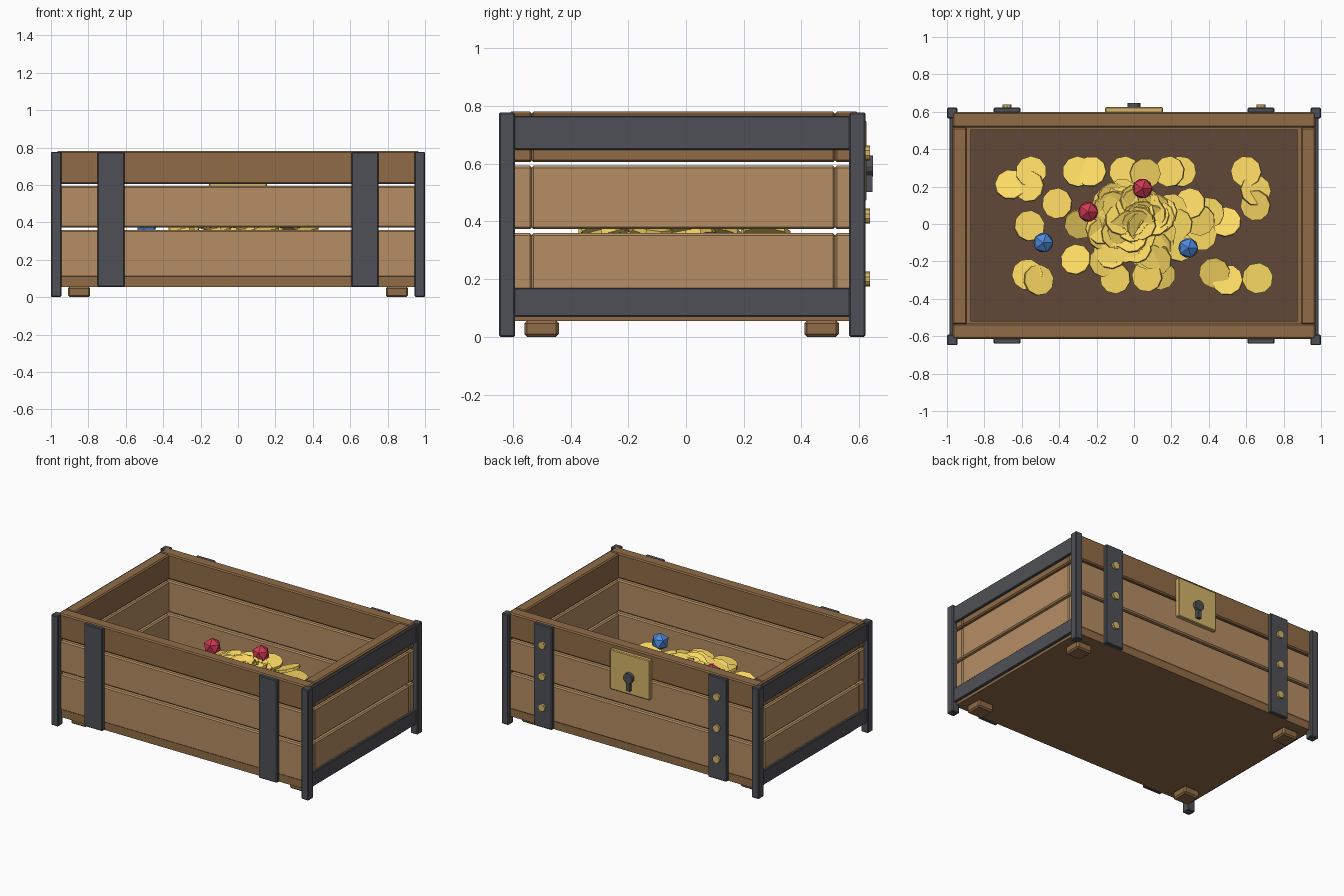
import bpy, bmesh, math, random
from mathutils import Matrix, Vector, Euler

if "Cube" in bpy.data.objects:
    bpy.data.objects.remove(bpy.data.objects["Cube"])

random.seed(7)


def material(name, r, g, b):
    m = bpy.data.materials.new(name)
    m.diffuse_color = (r, g, b, 1)
    m.use_nodes = True
    m.node_tree.nodes["Principled BSDF"].inputs["Base Color"].default_value = m.diffuse_color
    return m


LIGHT = material("light_wood", 0.46, 0.27, 0.125)
DARK = material("dark_wood", 0.28, 0.15, 0.062)
BED = material("shadow_wood", 0.12, 0.065, 0.038)
IRON = material("iron", 0.078, 0.081, 0.092)
BRASS = material("brass", 0.66, 0.45, 0.14)
GOLD = material("gold", 1.0, 0.72, 0.13)
RED = material("ruby", 0.62, 0.04, 0.085)
BLUE = material("sapphire", 0.08, 0.25, 0.72)


def finish(name, bm, mat):
    me = bpy.data.meshes.new(name)
    bm.to_mesh(me)
    bm.free()
    me.materials.append(mat)
    ob = bpy.data.objects.new(name, me)
    bpy.context.collection.objects.link(ob)
    return ob


def box(name, x, y, z, mat, bevel=0.008):
    """Chamfered box from (min, max) ranges."""
    bm = bmesh.new()
    bmesh.ops.create_cube(bm, size=1)
    for v in bm.verts:
        v.co = Vector([(r[0] + r[1]) / 2 + c * (r[1] - r[0])
                       for r, c in zip((x, y, z), v.co)])
    if bevel:
        bmesh.ops.bevel(bm, geom=bm.edges[:], offset=bevel, segments=1,
                        affect='EDGES', profile=0.5)
    return finish(name, bm, mat)


def disc(name, loc, rot, radius, depth, sides, mat):
    bm = bmesh.new()
    bmesh.ops.create_cone(bm, cap_ends=True, segments=sides, radius1=radius,
                          radius2=radius, depth=depth,
                          matrix=Matrix.Translation(loc) @ rot.to_matrix().to_4x4())
    return finish(name, bm, mat)


def sides(a, b):
    """The same x range on the right and on the left."""
    return (("right", (a, b)), ("left", (-b, -a)))


# floor slab and the thin lining board under the treasure
box("floor", (-0.965, 0.965), (-0.612, 0.597), (0.055, 0.11), DARK, 0)
box("floor_lining", (-0.875, 0.875), (-0.52, 0.505), (0.11, 0.16), BED, 0)

# three rows of wall planks
rows = [((0.105, 0.359), LIGHT), ((0.373, 0.593), LIGHT), ((0.605, 0.78), DARK)]
for i, (z, mat) in enumerate(rows):
    box(f"front_plank_{i}", (-0.97, 0.97), (-0.614, -0.533), z, mat)
    box(f"back_plank_{i}", (-0.97, 0.97), (0.515, 0.598), z, mat)
    for s, x in sides(0.893, 0.97):
        box(f"{s}_plank_{i}", x, (-0.536, 0.517), z, mat)

# corner posts, side bands and feet
for s, x in sides(0.945, 1.0):
    box(f"{s}_front_post", x, (-0.648, -0.592), (0, 0.777), IRON, 0.005)
    box(f"{s}_back_post", x, (0.565, 0.622), (0, 0.777), IRON, 0.005)
for s, x in sides(0.965, 0.987):
    box(f"{s}_lower_band", x, (-0.6, 0.575), (0.07, 0.17), IRON, 0.004)
    box(f"{s}_upper_band", x, (-0.6, 0.575), (0.648, 0.765), IRON, 0.004)
for s, x in sides(0.79, 0.91):
    box(f"{s}_front_foot", x, (-0.56, -0.44), (0, 0.057), DARK, 0.01)
    box(f"{s}_back_foot", x, (0.41, 0.53), (0, 0.057), DARK, 0.01)

# vertical straps, with rivets on the back
to_y = Euler((math.pi / 2, 0, 0))
for s, x in sides(0.607, 0.75):
    box(f"{s}_front_strap", x, (-0.64, -0.61), (0.055, 0.775), IRON, 0.005)
    box(f"{s}_back_strap", x, (0.594, 0.622), (0.055, 0.775), IRON, 0.005)
    for i, z in enumerate((0.2, 0.418, 0.637)):
        disc(f"{s}_rivet_{i}", Vector((sum(x) / 2, 0.624, z)), to_y,
             0.026, 0.028, 10, BRASS)

# lock plate and keyhole
box("lock_plate", (-0.155, 0.155), (0.594, 0.625), (0.47, 0.75), BRASS, 0.005)
disc("keyhole_round", Vector((0, 0.634, 0.592)), to_y, 0.036, 0.028, 12, IRON)
box("keyhole_slot", (-0.015, 0.015), (0.62, 0.646), (0.502, 0.585), IRON, 0)


def heap(x, y):
    """Height of the coin mound, a shallow cone."""
    return 0.455 - 0.3 * math.hypot(x, y)


# coins: a dense middle, then a looser scatter
spots = []
for _ in range(65):
    a, r = random.uniform(0, math.tau), 0.2 * random.random() ** 0.8
    spots.append((r * math.cos(a), r * math.sin(a)))
spots += [(-0.66, 0.21), (-0.55, 0.28), (-0.56, 0.2), (-0.41, 0.11), (-0.56, -0.01),
          (-0.57, -0.27), (-0.51, -0.3), (-0.31, -0.19), (-0.29, 0.0), (-0.3, 0.28),
          (-0.23, 0.28), (-0.16, -0.2), (-0.1, -0.29), (-0.05, 0.28), (0.06, 0.27),
          (0.07, -0.28), (0.14, -0.27), (0.19, 0.28), (0.25, 0.28), (0.3, 0.11),
          (0.4, 0.06), (0.49, 0.01), (0.36, -0.06), (0.43, -0.26), (0.5, -0.3),
          (0.66, -0.29), (0.6, 0.28), (0.65, 0.18), (0.65, 0.1), (0.23, 0.0),
          (0.2, 0.08), (0.12, -0.19), (0.24, -0.12), (0.35, 0.02)]
for i, (x, y) in enumerate(spots):
    t = 0.35
    rot = Euler((random.uniform(-t, t), random.uniform(-t, t), random.uniform(0, 6.28)))
    z = heap(x, y) + random.uniform(-0.02, 0.01)
    disc(f"coin_{i}", Vector((x, y, z)), rot, 0.083, 0.018, 10, GOLD)

# gems
for i, (x, y, z, mat) in enumerate([(-0.245, 0.065, 0.48, RED), (0.045, 0.19, 0.46, RED),
                                    (-0.485, -0.1, 0.385, BLUE), (0.29, -0.128, 0.48, BLUE)]):
    bm = bmesh.new()
    bmesh.ops.create_icosphere(bm, subdivisions=1, radius=0.06,
                               matrix=Matrix.Translation((x, y, z)))
    finish(f"gem_{i}", bm, mat)
